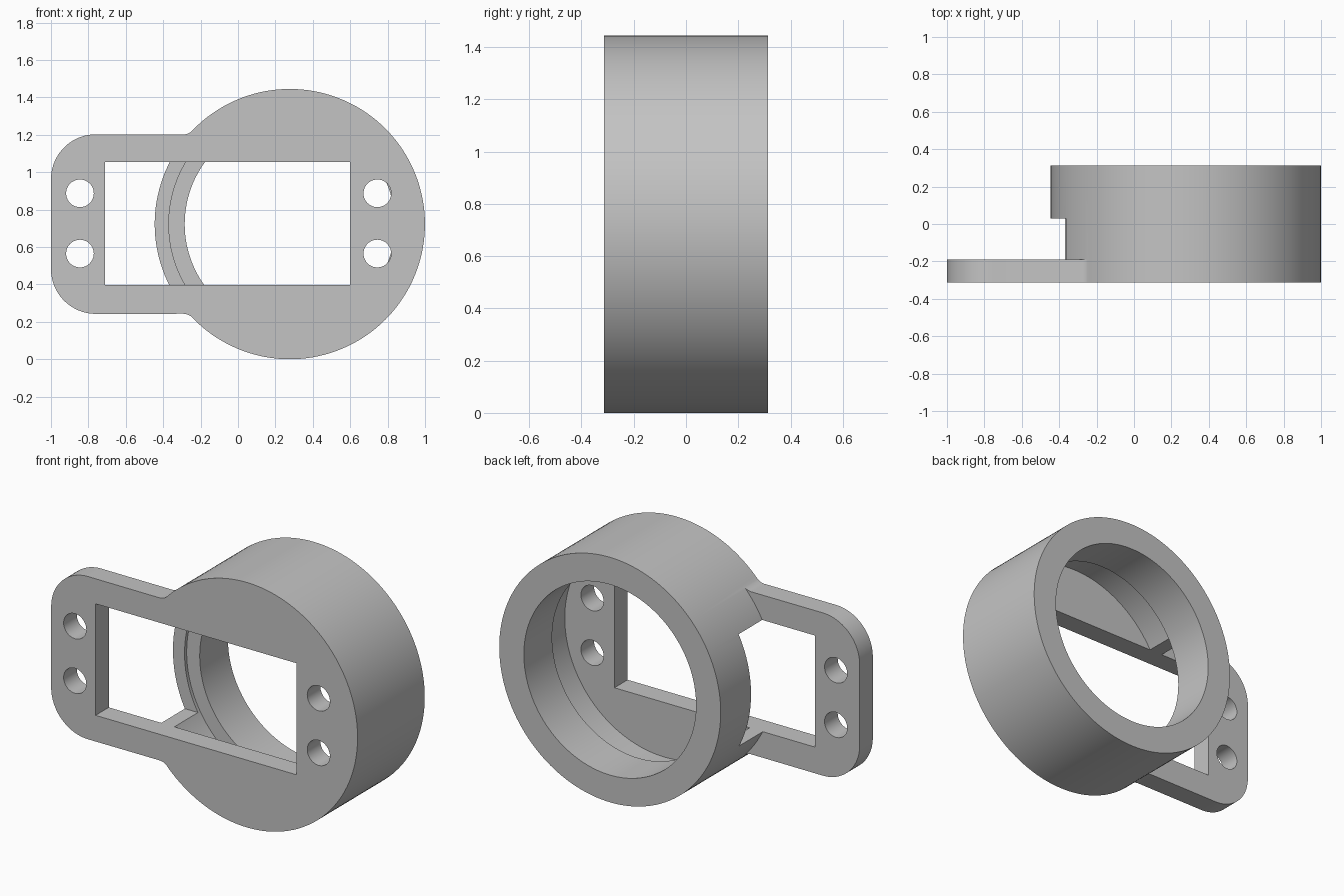
import bpy, bmesh, math

if "Cube" in bpy.data.objects:
    bpy.data.objects.remove(bpy.data.objects["Cube"], do_unlink=True)

CX, CZ, R = 0.277, 0.7225, 0.7225      # housing axis and radius
FRONT, PLATE_BACK, BACK = -0.313, -0.19, 0.313

grey = bpy.data.materials.new("light grey")
grey.use_nodes = True
grey.diffuse_color = (0.55, 0.55, 0.55, 1)
grey.node_tree.nodes["Principled BSDF"].inputs["Base Color"].default_value = (0.55, 0.55, 0.55, 1)


def arc(cx, cz, r, a0, a1, n):
    """Points on an arc in the x-z plane, angles in radians."""
    return [(cx + r * math.cos(a0 + (a1 - a0) * i / n),
             cz + r * math.sin(a0 + (a1 - a0) * i / n)) for i in range(n + 1)]


def circle(cx, cz, r, n):
    return arc(cx, cz, r, 0, 2 * math.pi, n)[:-1]


def prism(name, outline, y0, y1):
    """Extrude an x-z outline from y0 to y1."""
    bm = bmesh.new()
    face = bm.faces.new([bm.verts.new((x, y0, z)) for x, z in outline])
    moved = bmesh.ops.extrude_face_region(bm, geom=[face])["geom"]
    for v in moved:
        if isinstance(v, bmesh.types.BMVert):
            v.co.y = y1
    bmesh.ops.recalc_face_normals(bm, faces=bm.faces)
    mesh = bpy.data.meshes.new(name)
    bm.to_mesh(mesh)
    bm.free()
    mesh.materials.append(grey)
    obj = bpy.data.objects.new(name, mesh)
    bpy.context.collection.objects.link(obj)
    return obj


def combine(target, tool, operation):
    """Apply a boolean and discard the tool."""
    tool.hide_render = True
    mod = target.modifiers.new("combine", "BOOLEAN")
    mod.operation, mod.solver, mod.object = operation, "EXACT", tool
    bpy.context.view_layer.objects.active = target
    bpy.ops.object.modifier_apply(modifier=mod.name)
    bpy.data.objects.remove(tool, do_unlink=True)


# Round housing
body = prism("servo_ring_housing", circle(CX, CZ, R, 144), FRONT, BACK)

# Mounting tab: rounded outer corners, small fillets into the housing
half, corner, fillet = 0.48, 0.24, 0.07
fz = CZ + half + fillet
fx = CX - math.sqrt((R + fillet) ** 2 - (fz - CZ) ** 2)
end = math.atan2(CZ - fz, CX - fx)
upper = [(CX, CZ + half * 0.9)]
upper += arc(fx, fz, fillet * 1.01, end, -math.pi / 2, 8)
upper += arc(-1 + corner, CZ + half - corner, corner, math.pi / 2, math.pi, 20)
lower = [(x, 2 * CZ - z) for x, z in reversed(upper)]
combine(body, prism("mounting_tab", upper + lower, FRONT, PLATE_BACK), "UNION")

# Stepped bore: wide recess behind the plate, narrower rear opening
combine(body, prism("recess", circle(CX, CZ, 0.647, 128), PLATE_BACK, 0.05), "DIFFERENCE")
combine(body, prism("rear_bore", circle(CX, CZ, 0.562, 128), 0, BACK + 0.1), "DIFFERENCE")

# Rectangular window, also notching the side wall
window = [(-0.71, 0.397), (0.6, 0.397), (0.6, 1.055), (-0.71, 1.055)]
combine(body, prism("window", window, FRONT - 0.1, 0.03), "DIFFERENCE")

# Screw holes
for x in (-0.845, 0.745):
    for z in (0.565, 0.887):
        combine(body, prism("screw_hole", circle(x, z, 0.074, 40), FRONT - 0.1, -0.1), "DIFFERENCE")

# Smooth curved walls, keep sharp edges
body.name = "ring_housing"
bpy.ops.object.select_all(action="DESELECT")
body.select_set(True)
bpy.context.view_layer.objects.active = body
bpy.ops.object.shade_smooth_by_angle(angle=math.radians(30))
